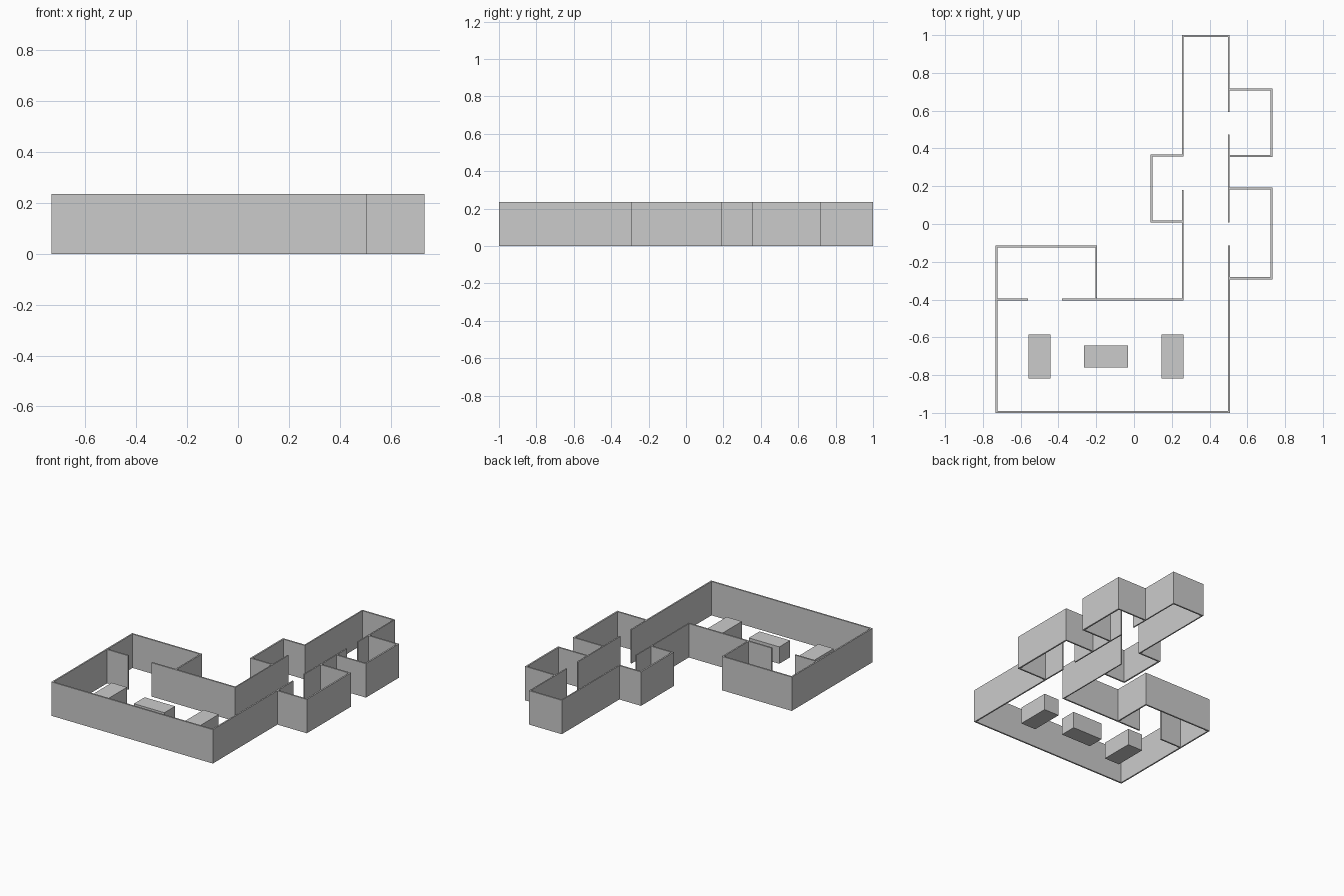
import bpy, bmesh
from mathutils import Vector

if "Cube" in bpy.data.objects:
    bpy.data.objects.remove(bpy.data.objects["Cube"])

HEIGHT = 0.235


def prism(name, strips, height):
    """Extrude a row of connected quads (pairs of left/right points) upward."""
    bm = bmesh.new()
    rows = [[bm.verts.new((p.x, p.y, 0)) for p in pair] for pair in strips]
    faces = [bm.faces.new((a[0], a[1], b[1], b[0])) for a, b in zip(rows, rows[1:])]
    top = bmesh.ops.extrude_face_region(bm, geom=faces, use_keep_orig=True)
    verts = [g for g in top["geom"] if isinstance(g, bmesh.types.BMVert)]
    bmesh.ops.translate(bm, verts=verts, vec=(0, 0, height))
    bmesh.ops.recalc_face_normals(bm, faces=bm.faces)
    mesh = bpy.data.meshes.new(name)
    bm.to_mesh(mesh)
    bm.free()
    ob = bpy.data.objects.new(name, mesh)
    bpy.context.collection.objects.link(ob)
    return ob


def wall(name, points, tx=0.011, ty=0.011):
    """Mitred wall along an axis-aligned centre line."""
    pts = [Vector(p) for p in points]
    normals = []
    for a, b in zip(pts, pts[1:]):
        d = (b - a).normalized()
        normals.append(Vector((-d.y * tx / 2, d.x * ty / 2)))
    offsets = [normals[0]]
    offsets += [m + n for m, n in zip(normals, normals[1:])]
    offsets.append(normals[-1])
    return prism(name, [(p + o, p - o) for p, o in zip(pts, offsets)], HEIGHT)


def block(name, x, y, w, d, h=0.117):
    a, b = Vector((x - w / 2, y)), Vector((x + w / 2, y))
    o = Vector((0, d / 2))
    return prism(name, [(a + o, a - o), (b + o, b - o)], h)


# Hall shell with the back room, ending at the first doorway
wall("hall_outer_wall", [(-0.20, -0.393), (-0.20, -0.119), (-0.7275, -0.119),
                         (-0.7275, -0.9945), (0.502, -0.9945), (0.502, -0.115)], tx=0.010)
wall("back_room_partition", [(-0.7225, -0.399), (-0.56, -0.399)])
wall("hall_inner_wall", [(-0.382, -0.399), (0.258, -0.399), (0.258, 0.18)], tx=0.008)

# Corridor
wall("corridor_end_wall", [(0.258, 0.357), (0.258, 0.9945), (0.502, 0.9945),
                           (0.502, 0.594)], tx=0.009)
wall("corridor_mid_wall", [(0.502, 0.474), (0.502, 0.007)], tx=0.009)

# Side rooms opening off the corridor
side_rooms = {
    "left_room_wall": (0.254, 0.093, 0.013, 0.363),
    "right_room_wall_upper": (0.506, 0.7275, 0.361, 0.713),
    "right_room_wall_lower": (0.506, 0.7275, -0.287, 0.187),
}
for name, (x_in, x_out, y0, y1) in side_rooms.items():
    wall(name, [(x_in, y1), (x_out, y1), (x_out, y0), (x_in, y0)])

# Low solid blocks in the hall
block("left_block", -0.501, -0.702, 0.117, 0.234)
block("middle_block", -0.149, -0.702, 0.234, 0.117)
block("right_block", 0.203, -0.702, 0.117, 0.234)
